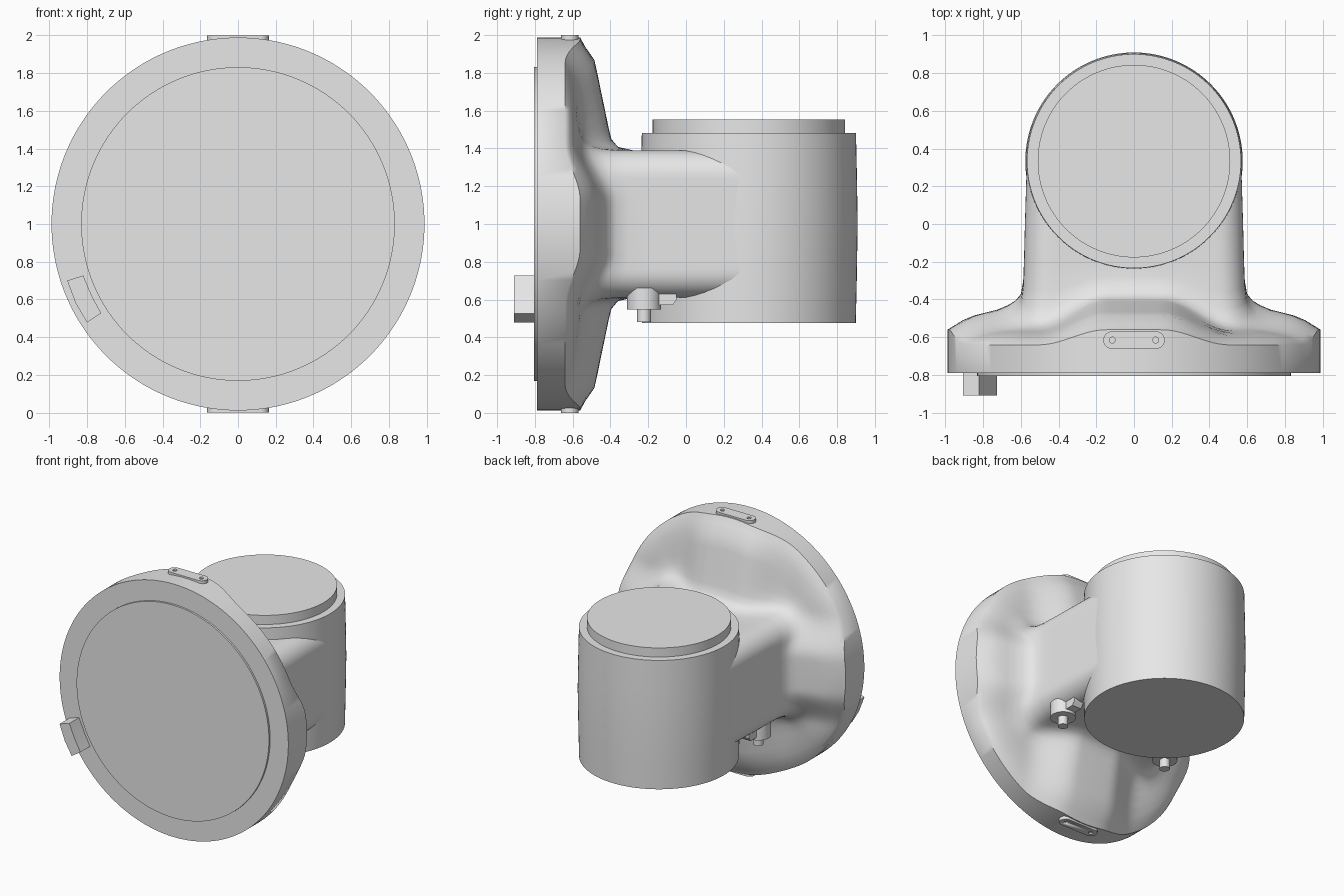
import bpy, bmesh, math

if "Cube" in bpy.data.objects:
    bpy.data.objects.remove(bpy.data.objects["Cube"])

grey = bpy.data.materials.new("light grey")
grey.diffuse_color = (0.8, 0.8, 0.8, 1)
grey.use_nodes = True
grey.node_tree.nodes["Principled BSDF"].inputs["Base Color"].default_value = grey.diffuse_color


def loft(name, rings, angle=35):
    """Skin a list of equal-length point rings and cap both ends."""
    bm = bmesh.new()
    loops = [[bm.verts.new(p) for p in ring] for ring in rings]
    for a, b in zip(loops, loops[1:]):
        for i in range(len(a)):
            j = (i + 1) % len(a)
            bm.faces.new((a[i], a[j], b[j], b[i]))
    bm.faces.new(loops[0])
    bm.faces.new(loops[-1])
    bmesh.ops.recalc_face_normals(bm, faces=bm.faces)
    me = bpy.data.meshes.new(name)
    bm.to_mesh(me)
    bm.free()
    me.materials.append(grey)
    ob = bpy.data.objects.new(name, me)
    bpy.context.collection.objects.link(ob)
    bpy.ops.object.select_all(action='DESELECT')
    ob.select_set(True)
    bpy.context.view_layer.objects.active = ob
    bpy.ops.object.shade_smooth_by_angle(angle=math.radians(angle))
    return ob


def circle(r, n):
    return [(r * math.cos(2 * math.pi * i / n), r * math.sin(2 * math.pi * i / n)) for i in range(n)]


def lathe_z(name, x, y, profile, n=96):
    """Round part on a vertical axis from (radius, z) pairs."""
    return loft(name, [[(x + u, y + v, z) for u, v in circle(r, n)] for r, z in profile])


def smooth(lo, hi, v):
    t = min(1, max(0, (v - lo) / (hi - lo)))
    return t * t * (3 - 2 * t)


def neck_point(ang, a, b, r=0.14):
    """Point of a rounded rectangle in direction ang."""
    c, s = math.cos(ang), math.sin(ang)
    ac, as_ = max(abs(c), 1e-6), max(abs(s), 1e-6)
    t = min(a / ac, b / as_)
    if t * ac > a - r and t * as_ > b - r:
        d = ac * (a - r) + as_ * (b - r)
        t = d + math.sqrt(max(0, d * d - (a - r) ** 2 - (b - r) ** 2 + r * r))
    return t * c, t * s


# Flange body flowing into the arm: ridges up/down and sideways, valleys between
S = [0, .08, .2, .35, .5, .65, .8, .9, .97, 1]
UP = [-.56, -.535, -.485, -.465, -.447, -.428, -.41, -.395, -.36, -.28]
SIDE = [-.56, -.54, -.51, -.485, -.47, -.455, -.43, -.405, -.37, -.30]
VALLEY = [-.64, -.615, -.595, -.58, -.57, -.56, -.54, -.51, -.45, -.36]
N, R = 144, 0.988
angles = [2 * math.pi * i / N for i in range(N)]
rings = [[(R * math.cos(t), -0.79, 1 + R * math.sin(t)) for t in angles]]
for s, up, side, val in zip(S, UP, SIDE, VALLEY):
    ring = []
    for t in angles:
        nx, nz = neck_point(t, 0.587, 0.39)
        x = R * math.cos(t) * (1 - s) + nx * s
        z = R * math.sin(t) * (1 - s) + nz * s
        wu = 1 - smooth(0.15, 0.5, abs(x))
        ws = 1 - smooth(0.13, 0.43, abs(z))
        y = max(val + (up - val) * wu, val + (side - val) * ws)
        ring.append((x, y, 1 + z))
    rings.append(ring)
for y, a in ((-0.2, 0.583), (0.0, 0.578), (0.33, 0.568)):
    pts = [neck_point(t, a, 0.39) for t in angles]
    rings.append([(x, y, 1 + z) for x, z in pts])
loft("flange_and_arm", rings, 50)

# Shallow front disc
loft("front_disc", [[(u, y, 1 + v) for u, v in circle(0.831, 128)] for y in (-0.78, -0.805)])

# Slightly barrelled housing and its top cap
lathe_z("housing", 0, 0.333,
        [(0.566, 0.475), (0.571, 0.7), (0.576, 1.0), (0.572, 1.25), (0.567, 1.482)], 128)
lathe_z("top_cap", 0, 0.333, [(0.51, 1.46), (0.51, 1.553)], 128)

# Block on the front rim
block = [(-.905, .70), (-.82, .727), (-.775, .62), (-.725, .527), (-.80, .478), (-.86, .58)]
loft("front_block", [[(x, y, z) for x, z in block] for y in (-0.91, -0.78)], 20)

# Slotted rim plates, top and bottom, each with two screw holes
slot = []
for k in range(2):
    for i in range(13):
        t = -math.pi / 2 + math.pi * (k + i / 12)
        slot.append(((1 - 2 * k) * 0.117 + 0.046 * math.cos(t), -0.615 + 0.046 * math.sin(t)))
for label, sign in (("top", 1), ("bottom", -1)):
    plate = loft(label + "_rim_plate",
                 [[(x, y, 1 + sign * h) for x, y in slot] for h in (0.96, 1.0)])
    for x in (-0.115, 0.115):
        hole = lathe_z(label + "_hole_cutter", x, -0.615,
                       [(0.016, 1 + sign * 0.99), (0.016, 1 + sign * 1.02)], 16)
        hole.hide_render = True
        hole.hide_set(True)
        cut = plate.modifiers.new("hole", 'BOOLEAN')
        cut.operation = 'DIFFERENCE'
        cut.object = hole

# Pair of drain fittings below the arm: boss, pin and lever
for label, x in (("left", -0.47), ("right", 0.47)):
    lathe_z(label + "_boss", x, -0.222, [(0.09, 0.548), (0.09, 0.66)], 32)
    lathe_z(label + "_pin", x, -0.222, [(0.037, 0.48), (0.037, 0.56)], 24)
    lever = [(-.19, .56), (-.14, .57), (-.07, .57), (-.05, .60), (-.05, .64), (-.19, .64)]
    loft(label + "_lever", [[(x + d, y, z) for y, z in lever] for d in (-0.04, 0.04)], 20)
